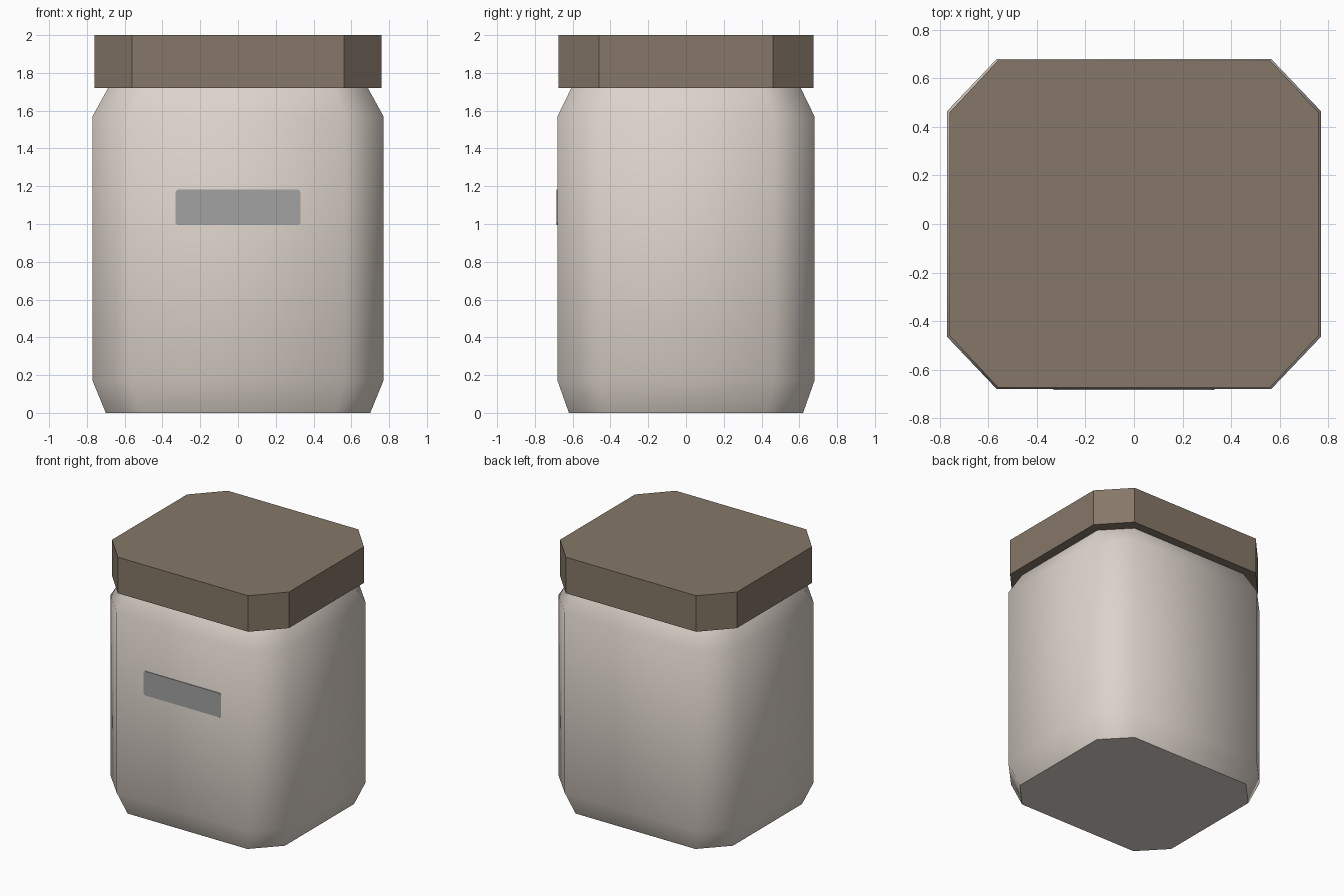
import bpy, math

if "Cube" in bpy.data.objects:
    bpy.data.objects.remove(bpy.data.objects["Cube"])


def material(name, rgb):
    m = bpy.data.materials.new(name)
    m.diffuse_color = (*rgb, 1)
    m.use_nodes = True
    m.node_tree.nodes["Principled BSDF"].inputs["Base Color"].default_value = m.diffuse_color
    return m


def octagon(hx, hy, cx, cy):
    """Chamfered rectangle, counter-clockwise; cx, cy are the chamfer sizes."""
    return [(hx, -hy + cy), (hx, hy - cy), (hx - cx, hy), (-hx + cx, hy),
            (-hx, hy - cy), (-hx, -hy + cy), (-hx + cx, -hy), (hx - cx, -hy)]


def loft(name, rings, mat):
    """Closed solid through a list of equal-sized rings of 3D points."""
    n = len(rings[0])
    verts = [p for ring in rings for p in ring]
    faces = [list(range(n))[::-1], [len(verts) - n + i for i in range(n)]]
    for r in range(len(rings) - 1):
        a, b = r * n, (r + 1) * n
        faces += [(a + i, a + (i + 1) % n, b + (i + 1) % n, b + i) for i in range(n)]
    mesh = bpy.data.meshes.new(name)
    mesh.from_pydata(verts, [], faces)
    mesh.materials.append(mat)
    obj = bpy.data.objects.new(name, mesh)
    bpy.context.collection.objects.link(obj)
    return obj


cream = material("cream_ceramic", (0.72, 0.655, 0.595))
brown = material("brown_lid", (0.24, 0.186, 0.14))
grey = material("grey_label", (0.37, 0.365, 0.36))

# jar body: chamfered box tapering at foot and shoulder, tucked into the lid
levels = [(0, 0.70, 0.62), (0.17, 0.77, 0.68), (1.57, 0.77, 0.68), (1.725, 0.685, 0.605)]
body = loft("jar_body", [[(x, y, z) for x, y in octagon(hx, hy, hx * 0.265, hy * 0.315)]
                         for z, hx, hy in levels], cream)
bpy.context.view_layer.objects.active = body
body.select_set(True)
bpy.ops.object.shade_smooth_by_angle(angle=math.radians(55))

# flat-shaded lid
loft("lid", [[(x, y, z) for x, y in octagon(0.76, 0.675, 0.20, 0.215)]
             for z in (1.72, 2.0)], brown)

# thin label plate on the front
loft("label", [[(x, y, z + 1.088) for x, z in octagon(0.332, 0.094, 0.012, 0.012)]
               for y in (-0.678, -0.685)], grey)
